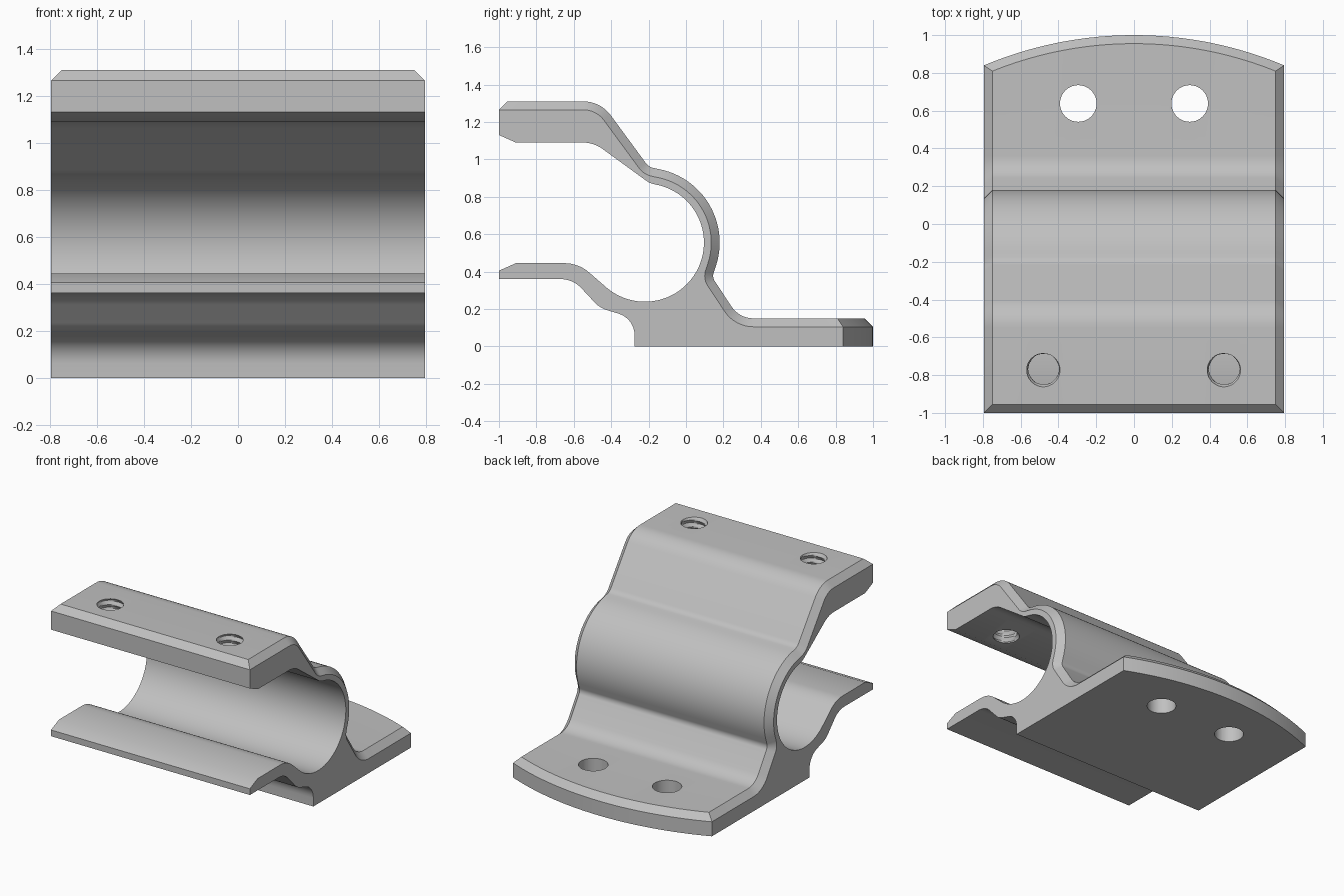
import bpy, bmesh, math
from mathutils import Vector

if "Cube" in bpy.data.objects:
    bpy.data.objects.remove(bpy.data.objects["Cube"])

HALF, BEVEL = 0.795, 0.045
AXIS, R_IN, R_OUT = Vector((-0.22, 0.555)), 0.316, 0.40
BACK_R = 2.05


def arc(radius, a0, a1, n):
    """Points on a circle about the tube axis, in (y, z)."""
    angles = [math.radians(a0 + (a1 - a0) * i / n) for i in range(n + 1)]
    return [(AXIS.x + radius * math.cos(a), AXIS.y + radius * math.sin(a), 0) for a in angles]


def rounded(path, n=8):
    """Turn (y, z, fillet radius) corners into a polyline."""
    out = []
    for i, (y, z, r) in enumerate(path):
        p = Vector((y, z))
        if r == 0:
            out.append(p)
            continue
        u = (Vector(path[i - 1][:2]) - p).normalized()
        v = (Vector(path[i + 1][:2]) - p).normalized()
        half = u.angle(v) / 2
        centre = p + (u + v).normalized() * r / math.sin(half)
        start = p + u * r / math.tan(half) - centre
        end = p + v * r / math.tan(half) - centre
        turn = start.angle(end)
        for k in range(n + 1):
            t = k / n
            w = (start * math.sin((1 - t) * turn) + end * math.sin(t * turn)) / math.sin(turn)
            out.append(centre + w)
    return out


# Outer skin, from the front of the upper flange to the base plate
outer = rounded([(-1, 1.265, 0), (-0.955, 1.31, 0), (-0.457, 1.31, 0.18), (-0.2, 0.96, 0.07)]
                + arc(R_OUT, 80, -18, 24)
                + [(0.14, 0.37, 0.05), (0.285, 0.15, 0.14), (0.955, 0.15, 0)])

# Inner skin, from the base plate round the lower lip and the bore
inner = rounded([(-0.275, 0, 0), (-0.275, 0.15, 0.12), (-0.46, 0.205, 0.15),
                 (-0.605, 0.36, 0.15), (-1, 0.36, 0), (-1, 0.405, 0), (-0.91, 0.445, 0),
                 (-0.575, 0.445, 0.2)]
                + arc(R_IN, -130, 80, 44)
                + [(-0.195, 0.873, 0.1), (-0.493, 1.09, 0.18), (-0.91, 1.09, 0), (-1, 1.13, 0)])


def back_y(x, radius):
    return math.sqrt(radius ** 2 - x ** 2) + 1 - BACK_R


def section(x, is_end):
    """Closed cross-section at x; the end ones lose the bevel on the outer skin."""
    yb = back_y(x, BACK_R)
    skin = list(outer)
    if is_end:
        for i in range(2, len(outer) - 1):
            t = (outer[i + 1] - outer[i - 1]).normalized()
            skin[i] = outer[i] + Vector((t.y, -t.x)) * BEVEL
        skin[1] = outer[0]
        skin[-1] = Vector((yb, 0.105))
    else:
        skin[-1] = Vector((back_y(x, BACK_R - BEVEL), 0.15))
    return skin + [Vector((yb, 0.105)), Vector((yb, 0))] + inner


def make_object(name, bm):
    bmesh.ops.recalc_face_normals(bm, faces=bm.faces[:])
    mesh = bpy.data.meshes.new(name)
    bm.to_mesh(mesh)
    bm.free()
    obj = bpy.data.objects.new(name, mesh)
    bpy.context.collection.objects.link(obj)
    return obj


def loft(name, rings):
    """Skin a list of closed rings and cap both ends."""
    bm = bmesh.new()
    loops = [[bm.verts.new(p) for p in ring] for ring in rings]
    for a, b in zip(loops, loops[1:]):
        for i in range(len(a)):
            bm.faces.new((a[i - 1], a[i], b[i], b[i - 1]))
    bm.faces.new(loops[0])
    bm.faces.new(loops[-1])
    bmesh.ops.remove_doubles(bm, verts=bm.verts[:], dist=0.0001)
    return make_object(name, bm)


# Clamp body
COLS = 24
inside = HALF - BEVEL
xs = [-HALF] + [inside * (2 * i / COLS - 1) for i in range(COLS + 1)] + [HALF]
body = loft("clamp_bracket",
            [[(x, p.x, p.y) for p in section(x, abs(x) > inside + 0.01)] for x in xs])


def hole_cutter(name, x, y, z0, z1, radius, pitch=0, depth=0):
    """Round cutter, with a helical groove when a pitch is given."""
    segs = 40
    rows = round((z1 - z0) / pitch * 6) if pitch else 1
    rings = []
    for k in range(rows + 1):
        z = z0 + (z1 - z0) * k / rows
        ring = []
        for s in range(segs):
            turn = s / segs
            phase = (z / pitch - turn) % 1 if pitch else 0
            r = radius + depth * (1 - abs(2 * phase - 1))
            a = math.tau * turn
            ring.append((x + r * math.cos(a), y + r * math.sin(a), z))
        rings.append(ring)
    return loft(name, rings)


# Plain bolt holes in the base, threaded holes in the upper flange
cutters = []
for side in (-1, 1):
    cutters.append(hole_cutter("bolt_hole", side * 0.295, 0.638, -0.1, 0.3, 0.097))
    cutters.append(hole_cutter("threaded_hole", side * 0.478, -0.768, 1.03, 1.37, 0.08, 0.05, 0.016))
for cutter in cutters:
    cutter.hide_render = True
    mod = body.modifiers.new(cutter.name, "BOOLEAN")
    mod.operation, mod.solver, mod.object = "DIFFERENCE", "EXACT", cutter

# Bake the cuts and drop the cutters
deps = bpy.context.evaluated_depsgraph_get()
baked = bpy.data.meshes.new_from_object(body.evaluated_get(deps))
body.modifiers.clear()
body.data = baked
for cutter in cutters:
    bpy.data.objects.remove(cutter)

# Grey metal
grey = bpy.data.materials.new("grey_metal")
grey.use_nodes = True
grey.diffuse_color = (0.53, 0.53, 0.53, 1)
grey.node_tree.nodes["Principled BSDF"].inputs["Base Color"].default_value = grey.diffuse_color
body.data.materials.clear()
body.data.materials.append(grey)

bpy.ops.object.select_all(action="DESELECT")
body.select_set(True)
bpy.context.view_layer.objects.active = body
bpy.ops.object.shade_smooth_by_angle(angle=math.radians(28))
